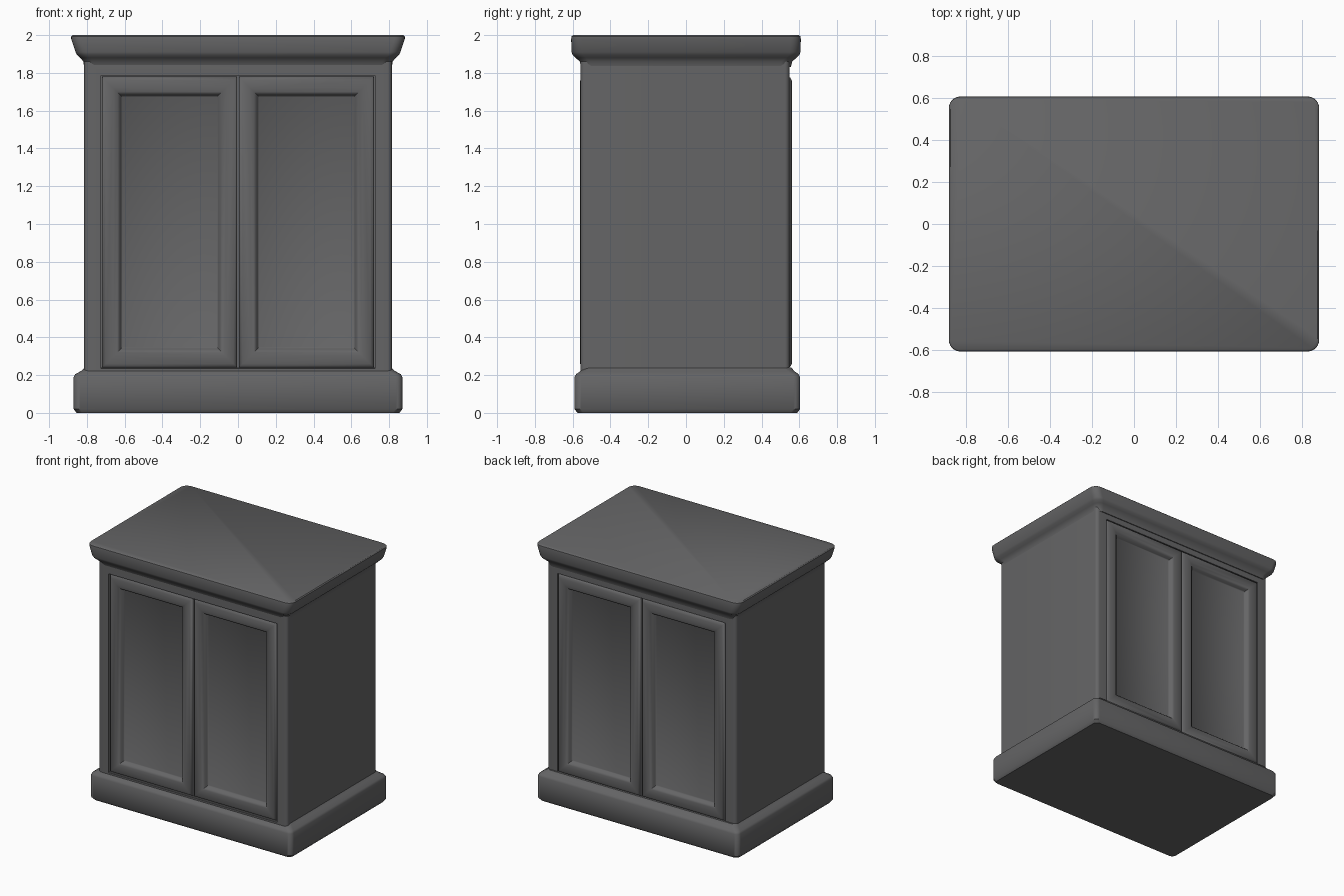
import bpy, bmesh, math

if "Cube" in bpy.data.objects:
    bpy.data.objects.remove(bpy.data.objects["Cube"])

grey = bpy.data.materials.new("dark_grey")
grey.diffuse_color = (0.13, 0.13, 0.133, 1)
grey.use_nodes = True
grey.node_tree.nodes["Principled BSDF"].inputs["Base Color"].default_value = grey.diffuse_color


def finish(name, bm):
    bmesh.ops.recalc_face_normals(bm, faces=bm.faces)
    me = bpy.data.meshes.new(name)
    bm.to_mesh(me)
    bm.free()
    me.materials.append(grey)
    ob = bpy.data.objects.new(name, me)
    bpy.context.collection.objects.link(ob)
    return ob


def smooth(ob, angle=40):
    bpy.ops.object.select_all(action='DESELECT')
    ob.select_set(True)
    bpy.context.view_layer.objects.active = ob
    bpy.ops.object.shade_smooth_by_angle(angle=math.radians(angle))


def loft(name, rings):
    """Skin a list of closed rings of points and cap both ends."""
    bm = bmesh.new()
    loops = [[bm.verts.new(p) for p in r] for r in rings]
    n = len(loops[0])
    for a, b in zip(loops, loops[1:]):
        for i in range(n):
            j = (i + 1) % n
            bm.faces.new((a[i], a[j], b[j], b[i]))
    bm.faces.new(loops[0])
    bm.faces.new(loops[-1])
    return finish(name, bm)


def rounded_rect(z, hx, hy, r, cy=0.0, steps=6):
    pts = []
    for q, (sx, sy) in enumerate([(1, 1), (-1, 1), (-1, -1), (1, -1)]):
        for k in range(steps + 1):
            a = math.radians(90 * (q + k / steps))
            pts.append((sx * (hx - r) + r * math.cos(a),
                        cy + sy * (hy - r) + r * math.sin(a), z))
    return pts


# Plinth with a softened top edge
plinth = [(0, .855, .582), (.02, .87, .597), (.19, .87, .597),
          (.205, .862, .589), (.222, .83, .565), (.24, .812, .552)]
smooth(loft("plinth", [rounded_rect(z, x, y, .035, .007) for z, x, y in plinth]))

# Flared cornice and top
cornice = [(1.83, .814, .555), (1.86, .819, .562), (1.88, .835, .585),
           (1.895, .852, .600), (1.91, .86, .606), (1.98, .883, .608),
           (1.993, .883, .606), (2.0, .876, .598)]
smooth(loft("cornice", [rounded_rect(z, x, y, .055) for z, x, y in cornice]))

# Carcass with door openings cut into the front and back
carcass = loft("carcass", [rounded_rect(z, .815, .553, .025, -.005) for z in (.2, 1.86)])
for side in (-1, 1):
    bm = bmesh.new()
    bmesh.ops.create_cube(bm, size=1)
    bmesh.ops.scale(bm, vec=(1.45, .2, 1.55), verts=bm.verts)
    bmesh.ops.translate(bm, vec=(0, side * .60, 1.01), verts=bm.verts)
    cutter = finish("opening_cutter", bm)
    cutter.hide_render = True
    mod = carcass.modifiers.new("opening", 'BOOLEAN')
    mod.operation = 'DIFFERENCE'
    mod.solver = 'EXACT'
    mod.object = cutter
    bpy.context.view_layer.update()
    ev = carcass.evaluated_get(bpy.context.evaluated_depsgraph_get())
    me = bpy.data.meshes.new_from_object(ev)
    carcass.modifiers.clear()
    carcass.data = me
    bpy.data.objects.remove(cutter)
smooth(carcass, 30)

# Doors: rounded frame around a sunken panel, a pair on front and back
frame = [(0, .49), (0, .543), (.006, .553), (.02, .56), (.06, .56),
         (.08, .556), (.093, .545), (.10, .528), (.108, .522)]
for side, face in ((-1, "front"), (1, "back")):
    for sx, hand in ((-1, "left"), (1, "right")):
        rings = []
        for inset, y in frame:
            x0, x1 = sx * (.004 + inset), sx * (.72 - inset)
            z0, z1 = .24 + inset, 1.78 - inset
            rings.append([(x0, side * y, z0), (x1, side * y, z0),
                          (x1, side * y, z1), (x0, side * y, z1)])
        smooth(loft(f"{face}_{hand}_door", rings), 42)
